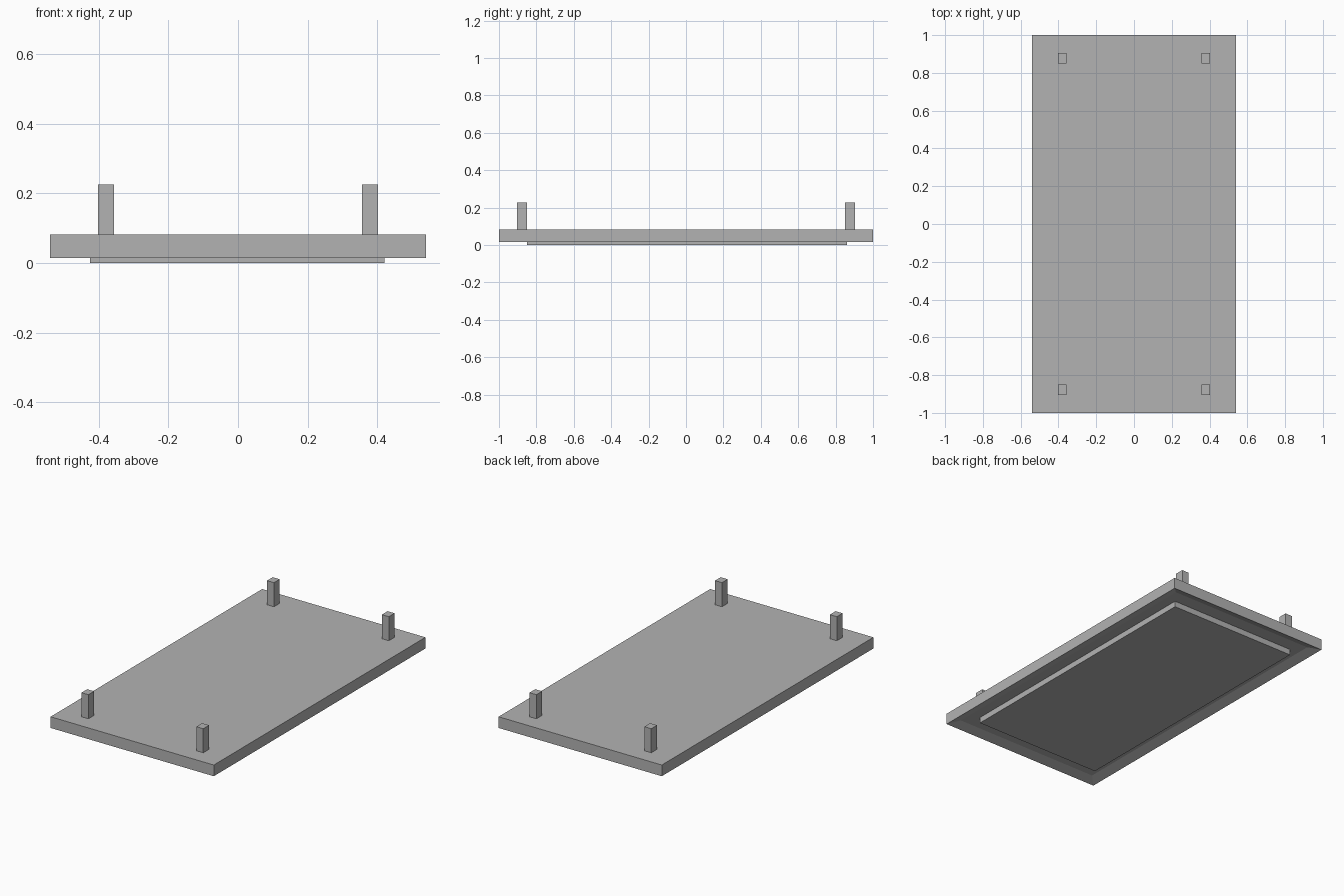
import bpy
import bmesh

cube = bpy.data.objects.get("Cube")
if cube:
    bpy.data.objects.remove(cube, do_unlink=True)

grey = bpy.data.materials.new("plain grey")
grey.use_nodes = True
colour = (0.45, 0.45, 0.45, 1)
grey.diffuse_color = colour
grey.node_tree.nodes["Principled BSDF"].inputs["Base Color"].default_value = colour


def finish(name, bm):
    mesh = bpy.data.meshes.new(name)
    bm.to_mesh(mesh)
    bm.free()
    mesh.materials.append(grey)
    obj = bpy.data.objects.new(name, mesh)
    bpy.context.collection.objects.link(obj)
    return obj


def box_mesh(low, high):
    bm = bmesh.new()
    bmesh.ops.create_cube(bm, size=1)
    for v in bm.verts:
        for i in range(3):
            v.co[i] = high[i] if v.co[i] > 0 else low[i]
    return bm


# Table top, with a sloped recess in its underside
bm = box_mesh((-0.54, -1, 0.015), (0.54, 1, 0.082))
bm.normal_update()
underside = [f for f in bm.faces if f.normal.z < -0.9]
bmesh.ops.inset_region(bm, faces=underside, thickness=0.08, depth=-0.02)
finish("table_top", bm)

# Raised panel set into the recess
finish("underside_panel", box_mesh((-0.425, -0.85, 0.0), (0.421, 0.862, 0.036)))

# Four short square legs
for x, side in ((0.38, "left"), (-0.38, "right")):
    for y, end in ((-0.877, "front"), (0.877, "back")):
        low = (x - 0.023, y - 0.027, 0.08)
        high = (x + 0.023, y + 0.027, 0.226)
        finish(f"{end}_{side}_leg", box_mesh(low, high))
